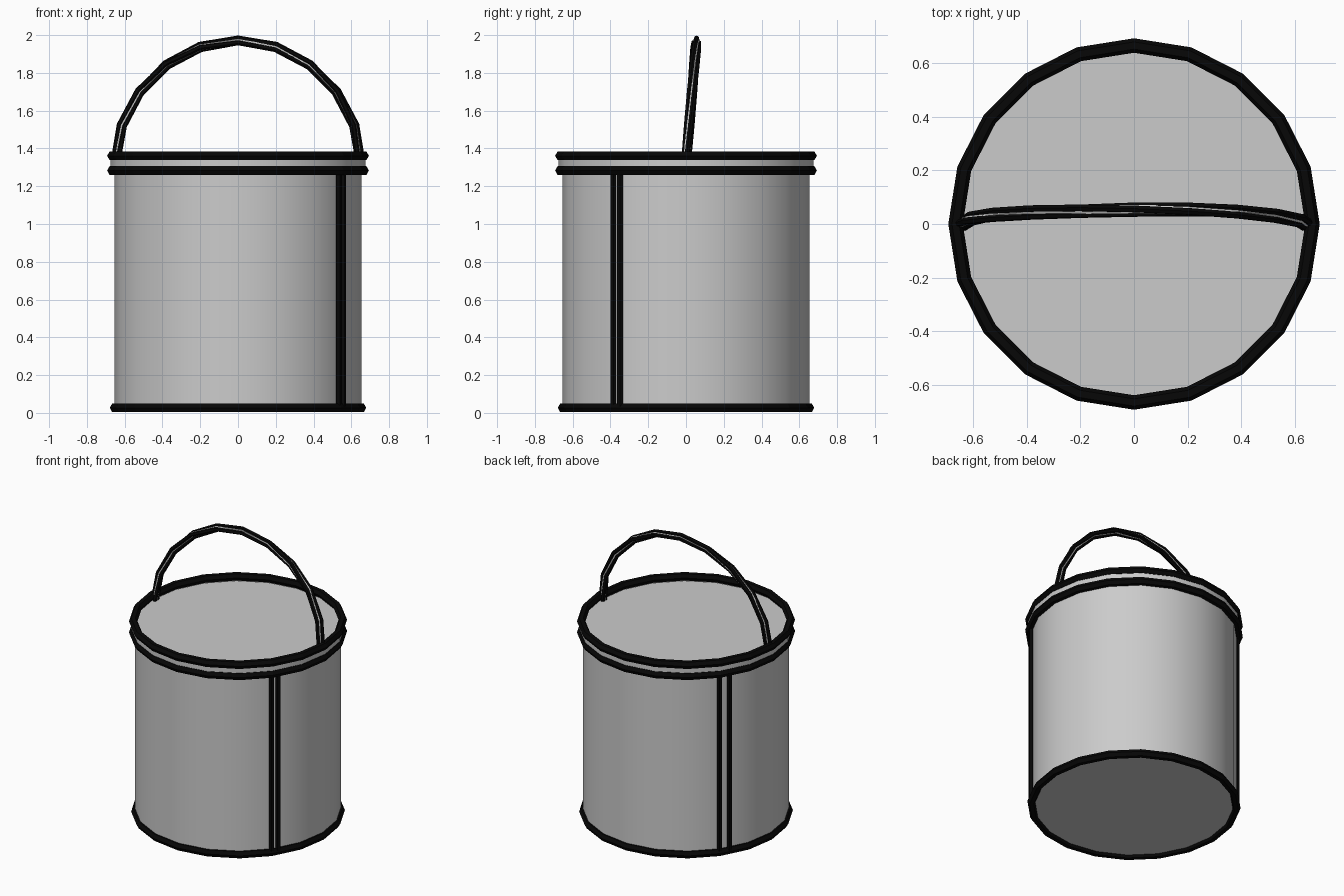
import bpy
from math import sin, cos, pi, radians

if "Cube" in bpy.data.objects:
    bpy.data.objects.remove(bpy.data.objects["Cube"])

SIDES = 20


def colour(name, v):
    m = bpy.data.materials.new(name)
    m.diffuse_color = (v, v, v, 1)
    m.use_nodes = True
    m.node_tree.nodes["Principled BSDF"].inputs["Base Color"].default_value = m.diffuse_color
    return m


black = colour("black_trim", 0.002)
grey = colour("grey_metal", 0.57)


def drum(name, r, z0, z1, fill='NGON'):
    bpy.ops.mesh.primitive_cylinder_add(vertices=SIDES, radius=r, depth=z1 - z0,
                                        end_fill_type=fill,
                                        location=(0, 0, (z0 + z1) / 2))
    bpy.context.object.name = name
    bpy.context.object.data.materials.append(grey)
    bpy.ops.object.shade_smooth_by_angle(angle=radians(30))


def hoop(name, r, z):
    bpy.ops.mesh.primitive_torus_add(major_segments=SIDES, minor_segments=6,
                                     major_radius=r, minor_radius=0.027,
                                     location=(0, 0, z))
    ob = bpy.context.object
    ob.name = name
    ob.data.materials.append(black)
    ob.data.shade_flat()


def tube(name, pts, r, mat):
    cu = bpy.data.curves.new(name, 'CURVE')
    cu.dimensions = '3D'
    cu.bevel_depth = r
    cu.bevel_resolution = 1
    cu.use_fill_caps = True
    sp = cu.splines.new('POLY')
    sp.points.add(len(pts) - 1)
    for p, co in zip(sp.points, pts):
        p.co = (*co, 1)
    sp.use_smooth = False
    cu.materials.append(mat)
    bpy.context.collection.objects.link(bpy.data.objects.new(name, cu))


# Bucket body with closed top, and raised collar between the rims
drum("bucket_body", 0.655, 0.02, 1.335)
drum("collar", 0.676, 1.28, 1.36, 'NOTHING')

# Black rims
hoop("bottom_rim", 0.652, 0.027)
hoop("collar_lower_rim", 0.666, 1.283)
hoop("collar_upper_rim", 0.666, 1.361)

# Paired side seams
for i, a in enumerate((-36, -32.2, 144, 150)):
    x, y = 0.655 * cos(radians(a)), 0.655 * sin(radians(a))
    tube(f"side_seam_{i}", [(x, y, 0.03), (x, y, 1.29)], 0.018, black)


# Handle: grey core wrapped by slowly twisting black strips, leaning slightly back
def arc(off=0, phase=0):
    pts = []
    for i in range(11):
        t = pi * i / 10
        phi = phase + radians(24) * i
        r = 0.646 + off * cos(phi)
        h = r * sin(t)
        pts.append((r * cos(t), 0.085 * h + off * sin(phi), 1.322 + h))
    return pts


tube("handle_core", arc(), 0.018, grey)
for k in range(3):
    tube(f"handle_strip_{k}", arc(0.016, 2 * pi * k / 3), 0.014, black)
